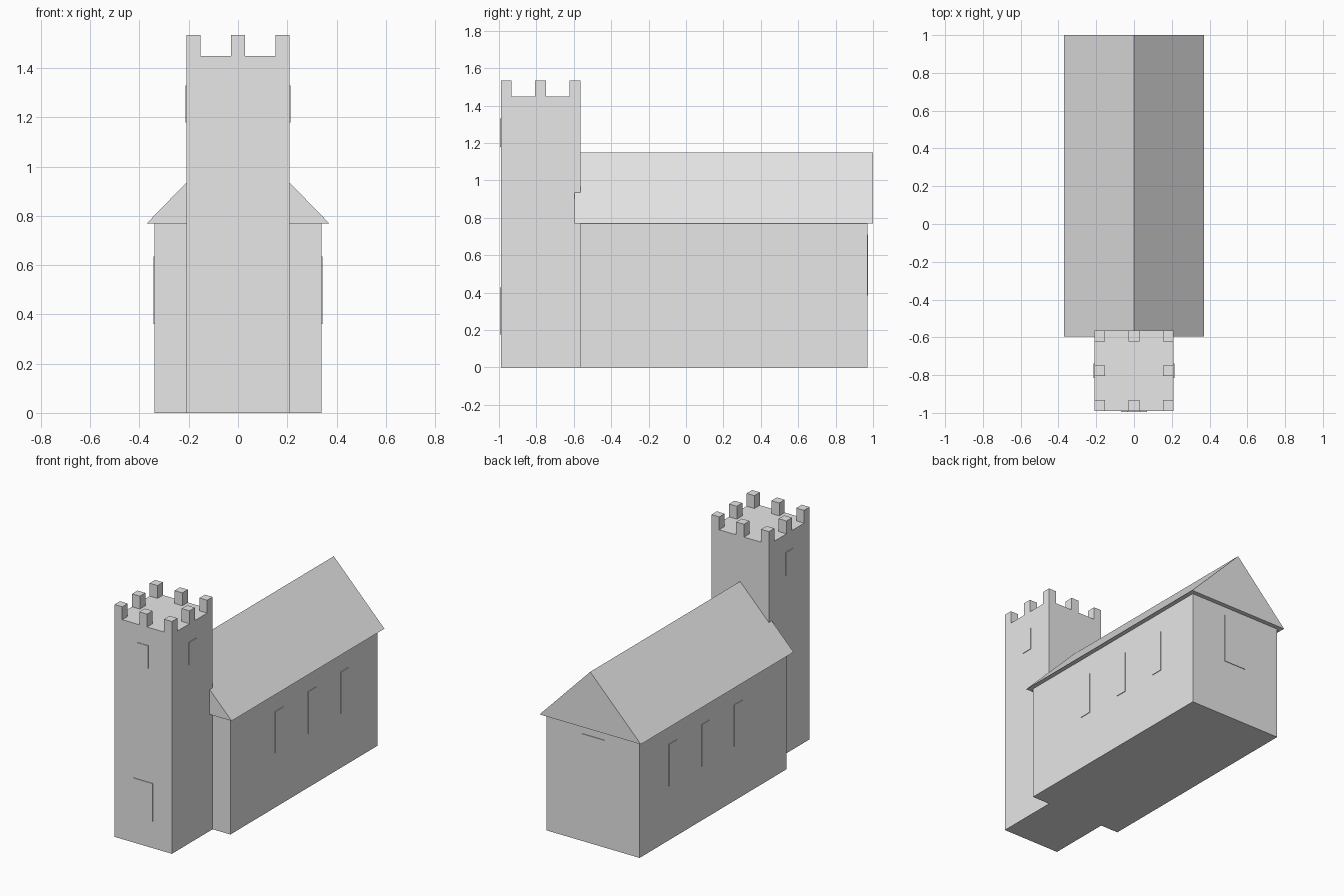
import bpy

if "Cube" in bpy.data.objects:
    bpy.data.objects.remove(bpy.data.objects["Cube"], do_unlink=True)

# One stone colour throughout
GREY = (0.8, 0.8, 0.8, 1)
stone = bpy.data.materials.new("light_grey_stone")
stone.use_nodes = True
stone.diffuse_color = GREY
bsdf = next(n for n in stone.node_tree.nodes if n.type == 'BSDF_PRINCIPLED')
bsdf.inputs["Base Color"].default_value = GREY


def prism(name, profile, y0, y1):
    """Extrude an x/z profile from y0 to y1."""
    n = len(profile)
    verts = [(x, y, z) for y in (y0, y1) for x, z in profile]
    faces = [tuple(range(n)), tuple(reversed(range(n, 2 * n)))]
    faces += [(i, i + n, (i + 1) % n + n, (i + 1) % n) for i in range(n)]
    mesh = bpy.data.meshes.new(name)
    mesh.from_pydata(verts, [], faces)
    mesh.materials.append(stone)
    obj = bpy.data.objects.new(name, mesh)
    bpy.context.collection.objects.link(obj)
    return obj


def box(name, x0, x1, y0, y1, z0, z1):
    return prism(name, [(x0, z0), (x1, z0), (x1, z1), (x0, z1)], y0, y1)


PLATE = 0.004
TOWER_X, FRONT, BACK, TOP = 0.21, -0.99, -0.565, 1.45
NAVE_X, NAVE_BACK, EAVES = 0.34, 0.97, 0.77
mid_y = (FRONT + BACK) / 2

# Main bodies
box("tower", -TOWER_X, TOWER_X, FRONT, BACK, 0, TOP)
box("nave", -NAVE_X, NAVE_X, BACK, NAVE_BACK, 0, EAVES)
prism("roof", [(-0.37, EAVES), (0.37, EAVES), (0, 1.15)], -0.595, 1.0)

# Battlements around the tower top
M = 0.0285
for i, x in enumerate((-TOWER_X + M, 0, TOWER_X - M)):
    for j, y in enumerate((FRONT + M, mid_y, BACK - M)):
        if (i, j) != (1, 1):
            box(f"merlon_{i}_{j}", x - M, x + M, y - M, y + M, TOP, 1.535)

# Door and windows on the end walls
box("door", -0.07, 0.07, FRONT - PLATE, FRONT, 0.175, 0.428)
box("tower_front_window", -0.038, 0.038, FRONT - PLATE, FRONT, 1.18, 1.33)
box("nave_back_window", -0.085, 0.085, NAVE_BACK, NAVE_BACK + PLATE, 0.385, 0.71)

# Windows on both side walls
for side, s in (("left", 1), ("right", -1)):
    def side_plate(name, wall, y, half, z0, z1):
        xs = sorted((s * wall, s * (wall + PLATE)))
        box(f"{side}_{name}", *xs, y - half, y + half, z0, z1)

    side_plate("tower_window", TOWER_X, mid_y, 0.038, 1.18, 1.33)
    for k in range(3):
        side_plate(f"nave_window_{k}", NAVE_X, -0.057 + 0.341 * k, 0.041, 0.36, 0.635)
